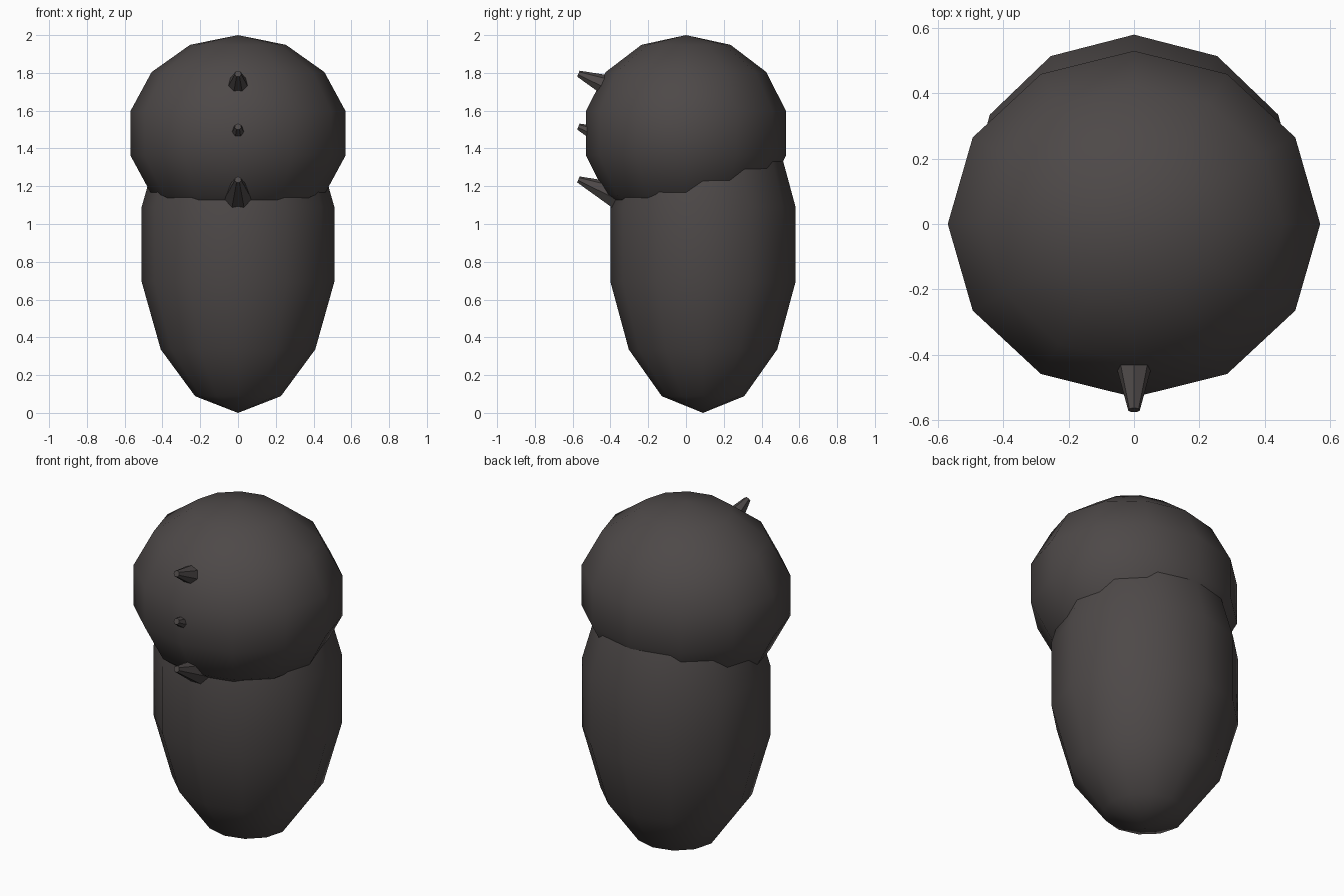
import bpy, math

if "Cube" in bpy.data.objects:
    bpy.data.objects.remove(bpy.data.objects["Cube"])

mat = bpy.data.materials.new("dark_grey")
mat.diffuse_color = (0.075, 0.066, 0.065, 1)
mat.use_nodes = True
mat.node_tree.nodes["Principled BSDF"].inputs["Base Color"].default_value = mat.diffuse_color


def finish(name, smooth):
    ob = bpy.context.object
    ob.name = name
    ob.data.materials.append(mat)
    if smooth:
        bpy.ops.object.shade_smooth()
    return ob


def ball(name, centre, radii):
    bpy.ops.mesh.primitive_uv_sphere_add(segments=12, ring_count=7, radius=1, location=centre)
    bpy.context.object.scale = radii
    return finish(name, True)


# Rounded head overlapping an egg-shaped body set slightly back
ball("head", (0, 0, 1.48), (0.585, 0.544, 0.52))
ball("body", (0, 0.09, 0.892), (0.523, 0.5025, 0.892))

# Three identical blunt spikes in a column, tilted forward and up
LENGTH, TILT = 0.3, math.radians(23)
for name, tip_z in (("lower_spike", 1.235), ("middle_spike", 1.515), ("upper_spike", 1.795)):
    y = -0.57 + LENGTH / 2 * math.cos(TILT)
    z = tip_z - LENGTH / 2 * math.sin(TILT)
    bpy.ops.mesh.primitive_cone_add(vertices=7, radius1=0.093, radius2=0.018, depth=LENGTH,
                                    location=(0, y, z),
                                    rotation=(math.pi / 2 - TILT, 0, 0))
    finish(name, False)
